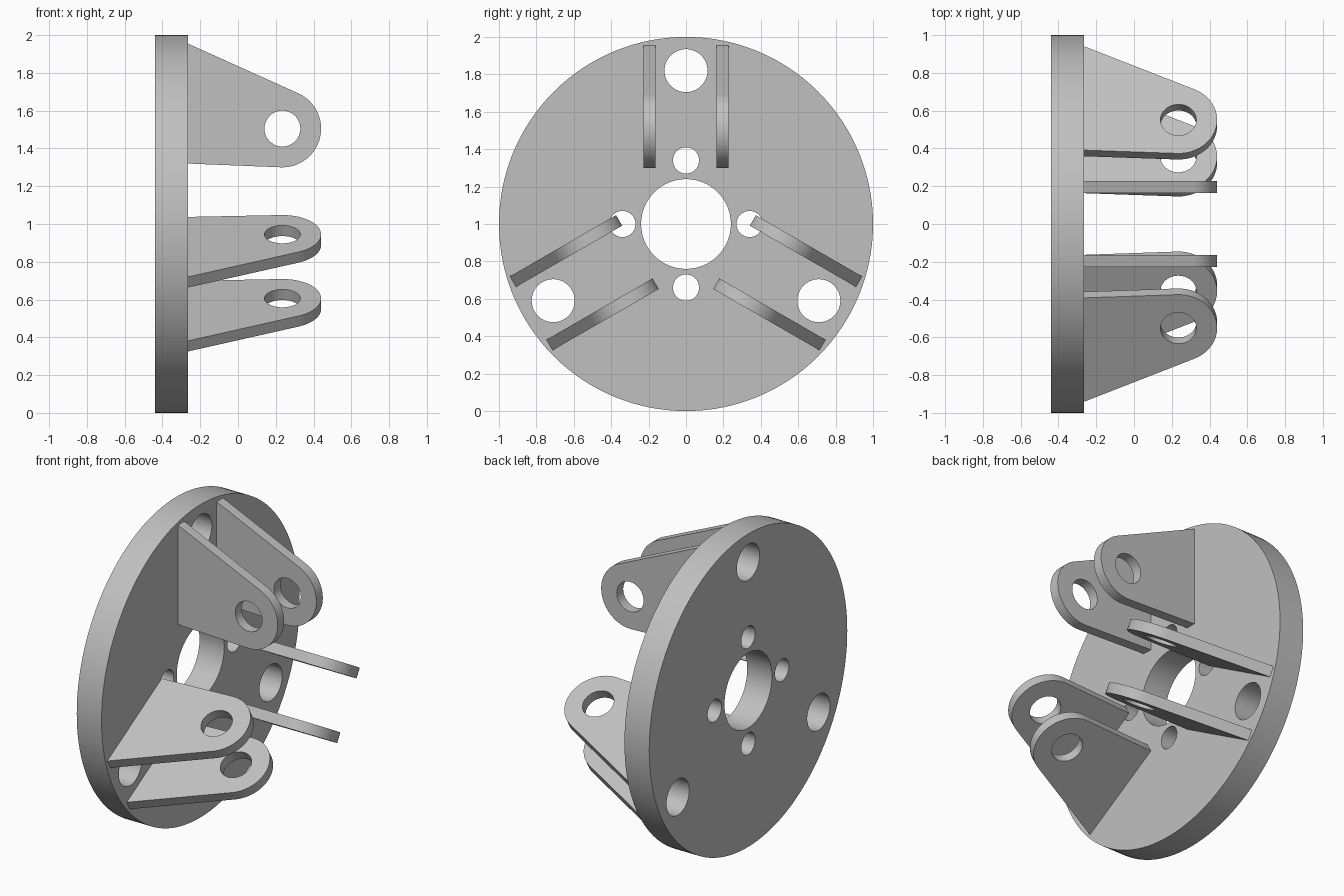
import bpy
import bmesh
from math import sin, cos, pi, radians
from mathutils import Matrix, Vector

cube = bpy.data.objects.get("Cube")
if cube:
    bpy.data.objects.remove(cube)

steel = bpy.data.materials.new("plain_grey")
steel.use_nodes = True
GREY = (0.53, 0.53, 0.53, 1)
steel.diffuse_color = GREY
steel.node_tree.nodes["Principled BSDF"].inputs["Base Color"].default_value = GREY


def arc(u, v, r, start=0, end=360, steps=64):
    """Points on an arc; a full circle omits its repeated last point."""
    count = steps if end - start == 360 else steps + 1
    angles = [radians(start + (end - start) * i / steps) for i in range(count)]
    return [(u + r * cos(a), v + r * sin(a)) for a in angles]


def plate(name, loops, place, push, matrix):
    """Fill an outline with holes, then push it out to a solid plate."""
    bm = bmesh.new()
    for loop in loops:
        verts = [bm.verts.new(place(u, v)) for u, v in loop]
        for a, b in zip(verts, verts[1:] + verts[:1]):
            bm.edges.new((a, b))
    bmesh.ops.triangle_fill(bm, edges=bm.edges[:], use_beauty=True)
    out = bmesh.ops.extrude_face_region(bm, geom=bm.faces[:], use_keep_orig=True)
    moved = [g for g in out["geom"] if isinstance(g, bmesh.types.BMVert)]
    bmesh.ops.translate(bm, verts=moved, vec=Vector(push))
    bmesh.ops.recalc_face_normals(bm, faces=bm.faces[:])
    mesh = bpy.data.meshes.new(name)
    bm.to_mesh(mesh)
    bm.free()
    mesh.materials.append(steel)
    obj = bpy.data.objects.new(name, mesh)
    bpy.context.collection.objects.link(obj)
    obj.matrix_world = matrix
    bpy.ops.object.select_all(action="DESELECT")
    obj.select_set(True)
    bpy.context.view_layer.objects.active = obj
    bpy.ops.object.shade_smooth_by_angle(angle=radians(30))


centre = Matrix.Translation((0, 0, 1))
BACK, FACE = -0.44, -0.265

# Round base disc: centre bore, four small bolt holes, three large holes
disc = [arc(0, 0, 1, steps=128), arc(0, 0, 0.24)]
disc += [arc(0.34 * cos(a), 0.34 * sin(a), 0.07, steps=40)
         for a in (0, pi / 2, pi, 3 * pi / 2)]
disc += [arc(0.82 * cos(a), 0.82 * sin(a), 0.115, steps=48)
         for a in (pi / 2, pi * 7 / 6, pi * 11 / 6)]
plate("base_disc", disc, lambda u, v: (BACK, u, v), (FACE - BACK, 0, 0), centre)

# Three pairs of rounded lugs with a pin hole, spaced around the disc
lug = [[(FACE, 0.32)] + arc(0.235, 0.505, 0.205, -92.3, 65.8, 40) + [(FACE, 0.955)],
       arc(0.235, 0.505, 0.095, steps=48)]
for i in range(3):
    turn = centre @ Matrix.Rotation(i * 2 * pi / 3, 4, "X")
    for side, y in (("a", -0.228), ("b", 0.163)):
        plate(f"lug_{i + 1}_{side}", lug, lambda u, v: (u, y, v), (0, 0.065, 0), turn)
